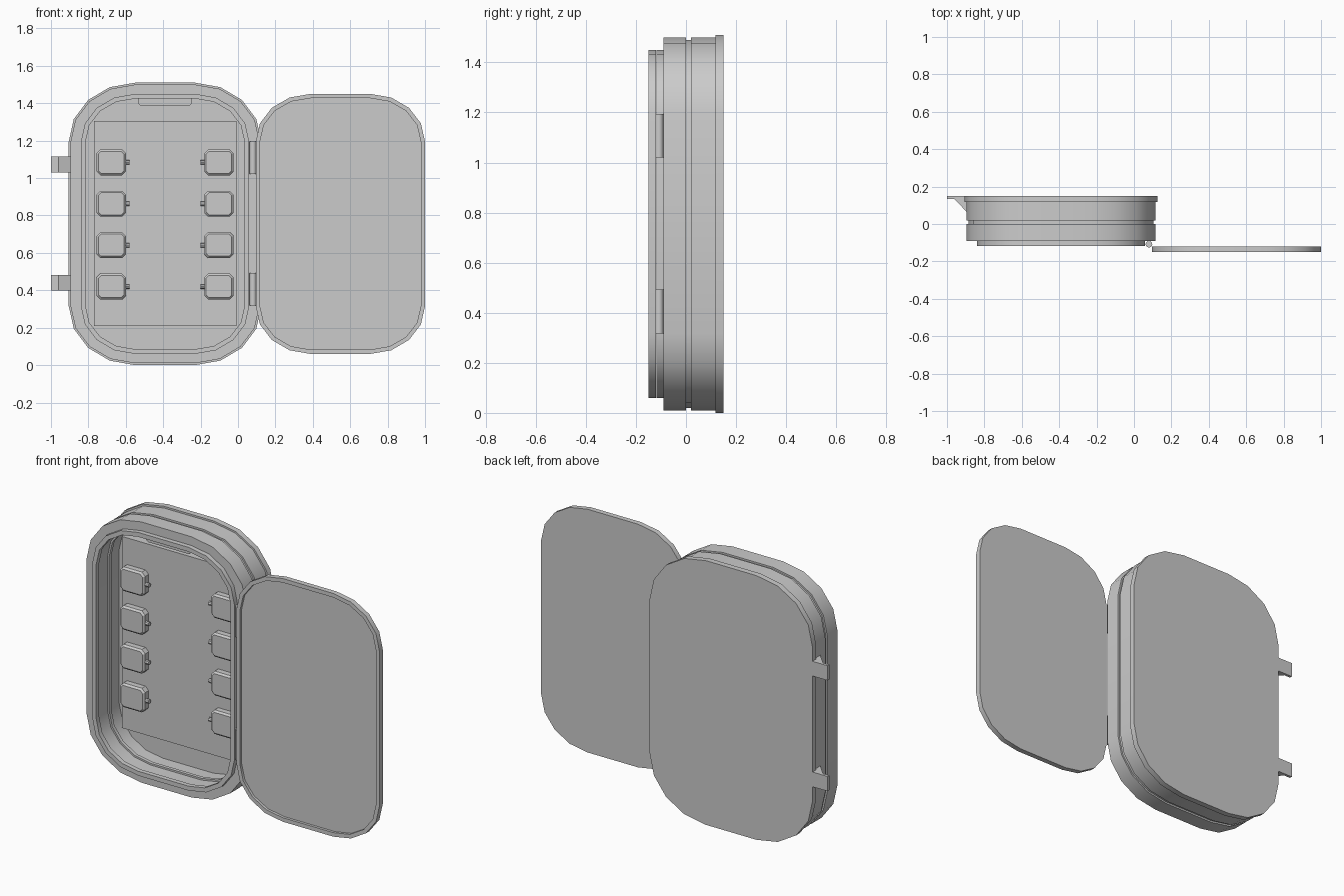
import bpy, bmesh
from math import cos, sin, pi, radians

if "Cube" in bpy.data.objects:
    bpy.data.objects.remove(bpy.data.objects["Cube"])

CX, CZ = -0.39, 0.755      # case centre
CORE_X, CORE_Z = 0.16, 0.44  # straight half lengths shared by every outline


def finish(name, bm, angle=30):
    bmesh.ops.recalc_face_normals(bm, faces=bm.faces[:])
    me = bpy.data.meshes.new(name)
    bm.to_mesh(me)
    bm.free()
    ob = bpy.data.objects.new(name, me)
    bpy.context.collection.objects.link(ob)
    bpy.ops.object.select_all(action='DESELECT')
    ob.select_set(True)
    bpy.context.view_layer.objects.active = ob
    bpy.ops.object.shade_smooth_by_angle(angle=radians(angle))
    return ob


def outline(cx, cz, hw, hh):
    # rounded rectangle with four segments per corner
    pts = []
    for q, (sx, sz) in enumerate([(1, 1), (-1, 1), (-1, -1), (1, -1)]):
        for i in range(5):
            a = q * pi / 2 + i * pi / 8
            pts.append((cx + sx * CORE_X + (hw - CORE_X) * cos(a),
                        cz + sz * CORE_Z + (hh - CORE_Z) * sin(a)))
    return pts


def loft(name, cx, cz, profile):
    # profile rows: half width, half height, y
    bm = bmesh.new()
    rings = [[bm.verts.new((x, y, z)) for x, z in outline(cx, cz, hw, hh)]
             for hw, hh, y in profile]
    for a, b in zip(rings, rings[1:]):
        for i in range(len(a)):
            j = (i + 1) % len(a)
            bm.faces.new((a[i], a[j], b[j], b[i]))
    bm.faces.new(rings[0])
    bm.faces.new(rings[-1])
    return finish(name, bm)


def prism(name, pts, axis, lo, hi, bevel=0):
    # extrude a 2D polygon along z (xy points) or along y (xz points)
    bm = bmesh.new()
    to3 = (lambda p, t: (p[0], p[1], t)) if axis == 'z' else (lambda p, t: (p[0], t, p[1]))
    a = [bm.verts.new(to3(p, lo)) for p in pts]
    b = [bm.verts.new(to3(p, hi)) for p in pts]
    bm.faces.new(a)
    bm.faces.new(b)
    for i in range(len(a)):
        j = (i + 1) % len(a)
        bm.faces.new((a[i], a[j], b[j], b[i]))
    bmesh.ops.recalc_face_normals(bm, faces=bm.faces[:])
    if bevel:
        front = [e for e in bm.edges if all(abs(v.co.y - lo) < 1e-5 for v in e.verts)]
        bmesh.ops.bevel(bm, geom=front, offset=bevel, segments=1, affect='EDGES')
    return finish(name, bm)


def rect(x0, x1, z0, z1):
    return [(x0, z0), (x1, z0), (x1, z1), (x0, z1)]


def cylinder(name, centre, r, length, along_x=False, sides=12):
    bpy.ops.mesh.primitive_cylinder_add(vertices=sides, radius=r, depth=length, location=centre,
                                        rotation=(0, pi / 2 if along_x else 0, 0))
    bpy.context.object.name = name
    bpy.ops.object.shade_smooth_by_angle(angle=radians(40))


# Open case shell: back flange, seam groove, front lip, then the cavity
loft("case_shell", CX, CZ, [
    (0.515, 0.755, 0.15), (0.515, 0.755, 0.117), (0.505, 0.745, 0.117),
    (0.505, 0.745, 0.02), (0.495, 0.735, 0.02), (0.495, 0.735, 0.0),
    (0.505, 0.745, 0.0), (0.505, 0.745, -0.09), (0.45, 0.695, -0.09),
    (0.45, 0.695, -0.117), (0.425, 0.67, -0.117), (0.425, 0.67, -0.09),
    (0.435, 0.68, -0.09), (0.435, 0.68, 0.0), (0.425, 0.67, 0.0),
    (0.425, 0.67, 0.02), (0.435, 0.68, 0.02), (0.435, 0.68, 0.105)])

# Open lid with a shallow recess inside its rim
loft("lid", 0.5475, CZ, [
    (0.4525, 0.695, -0.12), (0.4525, 0.695, -0.15), (0.43, 0.672, -0.15),
    (0.43, 0.672, -0.135)])

# Inner mounting panel and top catch
prism("inner_panel", rect(-0.77, -0.008, 0.21, 1.305), 'y', 0.05, 0.106)
prism("top_catch", [(-0.535, 1.43), (-0.535, 1.40), (-0.52, 1.385), (-0.26, 1.385),
                    (-0.245, 1.40), (-0.245, 1.43)], 'y', -0.07, -0.03)

# Holders in two mirrored columns, each with a small peg
for side in (-1, 1):
    x = CX + side * 0.288
    for row in range(4):
        z = 0.42 + row * 0.2213
        w, h, c = 0.078, 0.069, 0.02
        pts = [(x + w, z - h + c), (x + w, z + h - c), (x + w - c, z + h), (x - w + c, z + h),
               (x - w, z + h - c), (x - w, z - h + c), (x - w + c, z - h), (x + w - c, z - h)]
        tag = f"{'left' if side < 0 else 'right'}_{row + 1}"
        prism("holder_" + tag, pts, 'y', 0.008, 0.051, 0.01)
        cylinder("holder_peg_" + tag, (x - side * 0.084, 0.028, z), 0.012, 0.03, True, 8)

# Hinge barrels and the arms joining case, barrel and lid
for n, z in enumerate((0.405, 1.1075)):
    cylinder(f"hinge_barrel_{n + 1}", (0.08, -0.108, z), 0.018, 0.174)

# Latch hooks on the far side
for n, z in enumerate((0.44, 1.073)):
    prism(f"latch_{n + 1}", [(-1.0, 0.15), (-1.0, 0.134), (-0.96, 0.134), (-0.895, 0.065),
                             (-0.885, 0.065), (-0.885, 0.15)], 'z', z - 0.042, z + 0.042)
